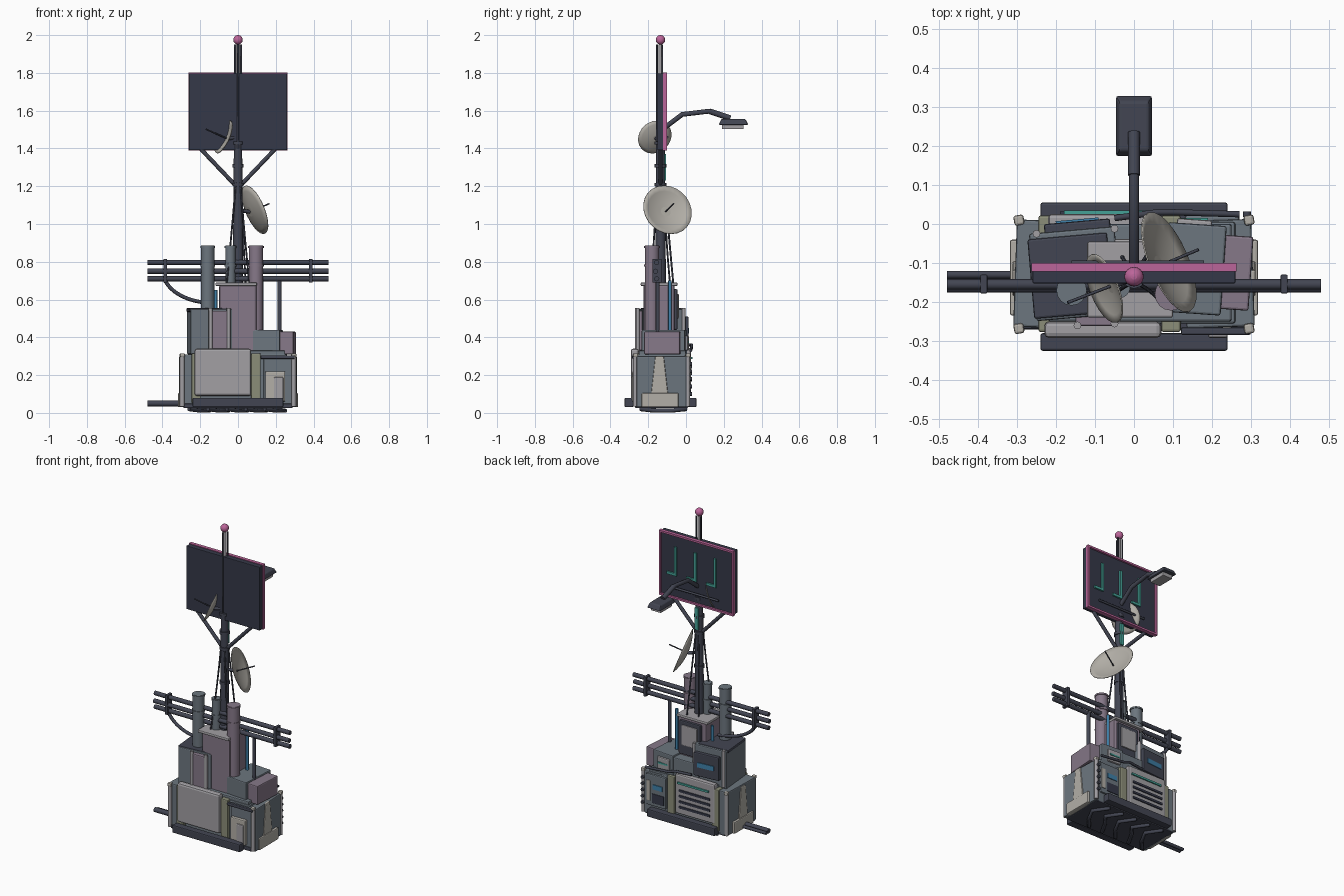
import bpy, bmesh, math
from mathutils import Vector

if "Cube" in bpy.data.objects:
    bpy.data.objects.remove(bpy.data.objects["Cube"])

def mat(name, r, g, b):
    m = bpy.data.materials.new(name)
    m.diffuse_color = (r, g, b, 1)
    m.use_nodes = True
    m.node_tree.nodes["Principled BSDF"].inputs["Base Color"].default_value = m.diffuse_color
    return m

DARK = mat("dark_steel", .055, .06, .085)
NAVY = mat("navy_panel", .035, .04, .065)
SLATE = mat("slate", .15, .18, .21)
GREY = mat("light_grey", .36, .35, .37)
MAUVE = mat("mauve", .24, .19, .25)
OLIVE = mat("olive", .26, .27, .19)
BONE = mat("bone", .45, .43, .39)
PINK = mat("pink", .5, .13, .32)
TEAL = mat("teal", .06, .36, .31)
BLUE = mat("blue", .05, .22, .4)

def finish(name, bm, m, bevel=0, smooth=False):
    me = bpy.data.meshes.new(name)
    bmesh.ops.recalc_face_normals(bm, faces=bm.faces)
    bm.to_mesh(me)
    bm.free()
    ob = bpy.data.objects.new(name, me)
    bpy.context.collection.objects.link(ob)
    me.materials.append(m)
    if smooth:
        for p in me.polygons:
            p.use_smooth = len(p.vertices) == 4
    if bevel:
        b = ob.modifiers.new("bevel", 'BEVEL')
        b.width, b.segments = bevel, 2
    return ob

def box(name, x, y, z, m, rot=0, bevel=.006, taper=(1, 1)):
    """Box from (min, max) ranges, turned about z, top scaled by taper."""
    c = Vector([(a + b) / 2 for a, b in (x, y, z)])
    s = [b - a for a, b in (x, y, z)]
    bm = bmesh.new()
    bmesh.ops.create_cube(bm, size=1)
    for v in bm.verts:
        t = taper if v.co.z > 0 else (1, 1)
        v.co = Vector((v.co.x * s[0] * t[0], v.co.y * s[1] * t[1], v.co.z * s[2]))
    ob = finish(name, bm, m, min(bevel, min(s) * .3))
    ob.location, ob.rotation_euler.z = c, math.radians(rot)
    return ob

def rod(name, p, q, r, m, sides=12, r2=None):
    p, q = Vector(p), Vector(q)
    bm = bmesh.new()
    bmesh.ops.create_cone(bm, cap_ends=True, segments=sides, radius1=r,
                          radius2=r if r2 is None else r2, depth=(q - p).length)
    ob = finish(name, bm, m, smooth=True)
    ob.location = (p + q) / 2
    ob.rotation_euler = (q - p).to_track_quat('Z', 'Y').to_euler()
    return ob

def cable(name, pts, r, m, kind='POLY'):
    cu = bpy.data.curves.new(name, 'CURVE')
    cu.dimensions, cu.bevel_depth, cu.bevel_resolution = '3D', r, 2
    cu.use_fill_caps = True
    cu.materials.append(m)
    s = cu.splines.new(kind)
    s.points.add(len(pts) - 1)
    for a, b in zip(s.points, pts):
        a.co = (*b, 1)
    if kind == 'NURBS':
        s.use_endpoint_u, s.order_u = True, 3
    ob = bpy.data.objects.new(name, cu)
    bpy.context.collection.objects.link(ob)

def dish(name, c, n, r, feed):
    """Shallow bowl opening along n, with a feed rod and a rear arm."""
    c, n = Vector(c), Vector(n).normalized()
    bm = bmesh.new()
    N, depth = 24, r * .22
    rings = [[bm.verts.new((r * k / 5 * math.cos(i * math.tau / N), r * k / 5 * math.sin(i * math.tau / N),
                            depth * ((k / 5) ** 2 - 1))) for i in range(N)] for k in range(1, 6)]
    bm.faces.new(rings[0])
    for a, b in zip(rings, rings[1:]):
        for i in range(N):
            bm.faces.new((a[i], a[(i + 1) % N], b[(i + 1) % N], b[i]))
    ob = finish(name, bm, BONE, smooth=True)
    ob.location, ob.rotation_euler = c, n.to_track_quat('Z', 'Y').to_euler()
    s = ob.modifiers.new("thickness", 'SOLIDIFY')
    s.thickness = .004
    rod(name + "_feed", c - n * depth, c + n * feed, .004, DARK, 8)
    rod(name + "_arm", c - n * depth, (0, -.135, c.z), .01, DARK, 8)

# Base: skids, floor plate and underside pipework
box("front_skid", (-.24, .24), (-.325, -.28), (.03, .08), DARK)
box("rear_skid", (-.24, .24), (.01, .055), (.03, .08), DARK)
box("floor_plate", (-.29, .29), (-.27, .01), (.025, .05), DARK)
for i in range(5):
    x = -.2 + i * .1
    cable("underside_pipe", [(x - .06, -.24, .02), (x, -.17 + .03 * (i % 2), .012), (x + .05, -.08, .012), (x - .02, 0, .02)], .011, DARK)
rod("base_pipe", (-.48, -.155, .05), (-.2, -.155, .05), .015, DARK)
rod("base_pipe_upper", (-.48, -.13, .045), (-.2, -.13, .045), .01, DARK)

# Lower housing
box("core_housing", (-.26, .26), (-.255, .005), (.04, .31), SLATE)
box("left_cabinet", (-.305, -.2), (-.265, .01), (.03, .31), SLATE, -2)
box("right_cabinet", (.13, .305), (-.265, .01), (.03, .30), SLATE, 2)
for x in (-.22, .095):
    box("olive_band", (x - .025, x + .025), (-.277, .022), (.05, .315), OLIVE)
box("front_panel", (-.23, .07), (-.292, -.25), (.09, .34), GREY, bevel=.012)
box("top_deck", (-.22, .25), (-.25, .0), (.30, .33), SLATE)
box("front_meter_box", (.145, .25), (-.285, -.25), (.06, .22), BONE)
box("front_meter_door", (.19, .24), (-.292, -.27), (.07, .19), GREY)
box("front_rail", (.12, .30), (-.285, -.265), (.285, .305), DARK)

# Corner posts with pale caps
for x in (-.295, .295):
    for y in (-.268, .01):
        rod("corner_post", (x, y, .035), (x, y, .31), .012, GREY, 8)
        box("corner_cap", (x - .013, x + .013), (y - .013, y + .013), (.295, .315), BONE, 10)

# Side foot boxes and tapered fins
for s in (-1, 1):
    xs = sorted((s * .27, s * .318))
    box("side_foot", xs, (-.235, -.04), (.03, .105), BONE)
    box("side_fin", sorted((s * .27, s * .312)), (-.185, -.095), (.10, .30), BONE, taper=(1, .5))
for z in (.1, .14, .18, .22, .26):
    rod("side_knob", (.29, .018, z), (.29, .032, z), .01, DARK, 8)

# Rear face of lower housing
box("rear_panel", (-.22, .06), (-.01, .026), (.09, .345), GREY, bevel=.01)
for z in (.13, .165, .20, .235):
    box("rear_vent", (-.19, .03), (.02, .032), (z, z + .015), NAVY, bevel=.002)
box("rear_glow_strip", (-.18, .04), (.022, .034), (.285, .297), TEAL, bevel=0)
box("rear_meter_box", (.13, .27), (-.01, .022), (.09, .29), SLATE)
box("rear_blue_strip", (.15, .22), (.015, .027), (.20, .23), BLUE, bevel=0)
box("rear_pale_plate", (.235, .265), (.015, .026), (.12, .25), BONE)
box("rear_dark_vent", (.14, .225), (.015, .026), (.11, .17), NAVY)
cable("rear_conduit", [(.27, .025, .33), (.1, .03, .345), (.06, .03, .36), (-.05, .015, .36)], .008, DARK)

# Middle tier
box("left_mid_box", (-.26, -.04), (-.24, -.015), (.31, .55), SLATE, 5)
box("left_mid_cover", (-.265, -.06), (-.235, -.03), (.535, .555), DARK, 5)
box("left_mid_patch", (-.15, -.05), (-.262, -.22), (.33, .54), MAUVE)
box("left_mid_rear_screen", (-.23, -.06), (-.03, .007), (.36, .51), DARK, 5)
box("left_mid_blue_strip", (-.2, -.09), (-.01, .012), (.42, .45), BLUE, 5, 0)
for x, y in ((-.25, -.025), (-.05, -.012), (-.145, -.26), (-.05, -.255)):
    rod("mid_post", (x, y, .32), (x, y, .555), .01, GREY, 8)
box("right_mid_box", (.08, .23), (-.23, -.0), (.31, .44), SLATE, -4)
box("right_mid_mauve_box", (.22, .30), (-.22, -.03), (.31, .43), MAUVE, -4)
box("right_mid_rear_panel", (.11, .2), (-.01, .012), (.33, .41), GREY, -4)
box("right_mid_rear_strip", (.12, .19), (.005, .016), (.37, .38), TEAL, 0, 0)

# Central tower with overhanging slab
box("central_tower", (-.10, .10), (-.225, -.06), (.31, .68), MAUVE, bevel=.012)
box("tower_slab", (-.12, .10), (-.24, -.045), (.672, .69), GREY)
box("tower_window_frame", (-.07, .08), (-.07, -.045), (.44, .655), DARK)
box("tower_window", (-.05, .06), (-.055, -.038), (.50, .63), GREY)
box("tower_rear_ledge", (-.09, .10), (-.07, .0), (.32, .43), SLATE)

# Tanks and pipes
def tank(name, x, y, z0, z1, r, m):
    rod(name, (x, y, z0), (x, y, z1), r, m, 16)
    for z in (z1 - .012, z1 - .11):
        rod(name + "_band", (x, y, z), (x, y, z + .01), r + .004, m, 16)
tank("left_tank", -.16, -.17, .5, .885, .035, SLATE)
tank("right_tank", .095, -.18, .31, .885, .038, MAUVE)
tank("middle_tank", -.04, -.16, .66, .885, .027, SLATE)
rod("blue_pipe", (.125, -.085, .33), (.125, -.085, .7), .009, BLUE, 8)
rod("blue_pipe", (-.118, -.1, .5), (-.118, -.1, .65), .009, BLUE, 8)
rod("rail_post", (.22, -.15, .4), (.22, -.15, .71), .011, DARK, 8)
cable("rail_brace", [(-.385, -.155, .70), (-.36, -.155, .65), (-.23, -.15, .585), (-.13, -.14, .58)], .01, DARK, 'NURBS')

# Horizontal rails
for z, y in ((.71, -.155), (.75, -.162), (.797, -.155)):
    rod("cross_rail", (-.48, y, z), (.48, y, z), .0135, DARK)
for x in (-.385, .385):
    box("rail_bracket", (x - .009, x + .009), (-.178, -.13), (.69, .815), DARK, bevel=.003)

# Mast
X, Y = 0, -.135
rod("mast_lower", (X, Y, .66), (X, Y, 1.43), .029, DARK, 10, .023)
rod("mast_upper", (X, Y, 1.4), (X, Y, 1.95), .011, GREY, 8)
for i in range(3):
    a = math.radians(30 + 120 * i)
    dx, dy = math.cos(a), math.sin(a)
    rod("mast_rod", (X + dx * .02, Y + dy * .02, 1.4), (X + dx * .018, Y + dy * .018, 1.95), .005, DARK, 6)
for z in (.98, 1.2, 1.3, 1.42):
    rod("mast_clamp", (X, Y, z), (X, Y, z + .018), .031, DARK, 10)
box("mast_glow_strip", (-.012, .012), (-.115, -.105), (1.23, 1.37), TEAL, bevel=0)
for x, y, z in ((-.06, -.19, .69), (.06, -.19, .69), (-.03, -.085, .69), (.05, -.05, .5)):
    cable("mast_cable", [(X + .2 * x, Y + .02 * (1 if y > -.13 else -1), 1.22), (.55 * x, (Y + y) / 2, .95), (x, y, z)], .005, DARK, 'NURBS')
bm = bmesh.new()
bmesh.ops.create_uvsphere(bm, u_segments=16, v_segments=10, radius=.025)
finish("beacon_ball", bm, PINK, smooth=True).location = (X, Y, 1.975)

# Sign board with glowing frame and strips
box("sign_board", (-.26, .26), (-.152, -.112), (1.392, 1.798), NAVY, bevel=.003)
for x in (-.257, .257):
    box("sign_frame_side", (x - .006, x + .006), (-.122, -.1), (1.388, 1.802), PINK, bevel=0)
for z in (1.394, 1.796):
    box("sign_frame_edge", (-.262, .262), (-.122, -.1), (z - .006, z + .006), PINK, bevel=0)
for x in (.15, .01, -.13):
    box("sign_strip", (x - .008, x + .008), (-.115, -.102), (1.535, 1.72), TEAL, bevel=0)
    box("sign_strip_foot", (x, x + .06), (-.115, -.102), (1.535, 1.551), TEAL, bevel=0)
rod("sign_crossbar", (-.16, -.1, 1.46), (.18, -.1, 1.46), .007, DARK, 8)
for s in (-1, 1):
    rod("sign_strut", (0, -.135, 1.19), (s * .195, -.135, 1.395), .011, DARK, 8)

# Dishes
dish("large_dish", (.088, -.098, 1.075), (.86, .36, .36), .138, .09)
dish("small_dish", (-.075, -.165, 1.46), (-.86, -.33, .38), .094, .11)

# Lamp arm and head
cable("lamp_arm", [(0, -.12, 1.505), (0, -.02, 1.58), (0, .12, 1.597), (0, .235, 1.56)], .013, DARK)
rod("lamp_sleeve", (0, .125, 1.597), (0, .235, 1.56), .015, DARK)
box("lamp_head", (-.048, .048), (.172, .33), (1.525, 1.556), DARK, taper=(.8, .8))
box("lamp_lens", (-.035, .035), (.19, .305), (1.502, 1.528), GREY, bevel=.004)
